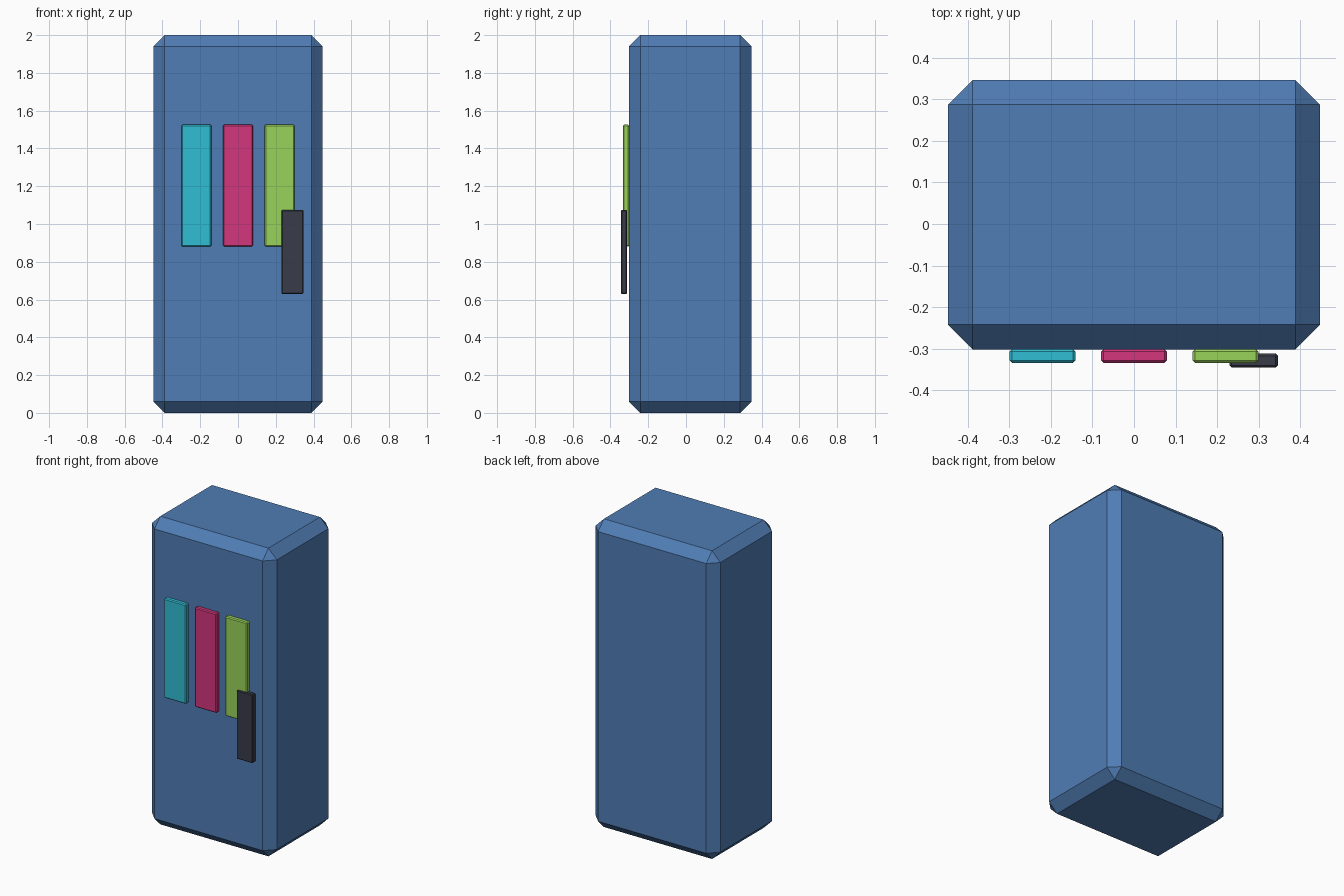
import bpy
import bmesh
from mathutils import Vector

cube = bpy.data.objects.get("Cube")
if cube:
    bpy.data.objects.remove(cube, do_unlink=True)


def make_material(name, rgb):
    """Flat material from 0-255 display values, stored as linear."""
    linear = [((c / 255 + 0.055) / 1.055) ** 2.4 for c in rgb] + [1.0]
    mat = bpy.data.materials.new(name)
    mat.use_nodes = True
    mat.diffuse_color = linear
    mat.node_tree.nodes["Principled BSDF"].inputs["Base Color"].default_value = linear
    return mat


def chamfered_box(name, low, high, chamfer, mat):
    """Box between two corners with single-segment chamfered edges."""
    low, high = Vector(low), Vector(high)
    size = high - low
    bm = bmesh.new()
    bmesh.ops.create_cube(bm, size=1)
    bmesh.ops.scale(bm, vec=size, verts=bm.verts)
    bmesh.ops.bevel(bm, geom=bm.edges[:], offset=chamfer, offset_type='OFFSET',
                    segments=1, affect='EDGES', clamp_overlap=True)
    mesh = bpy.data.meshes.new(name)
    bm.to_mesh(mesh)
    bm.free()
    mesh.materials.append(mat)
    obj = bpy.data.objects.new(name, mesh)
    obj.location = (low + high) / 2
    bpy.context.collection.objects.link(obj)
    return obj


blue = make_material("cabinet blue", (80, 125, 181))
charcoal = make_material("charcoal", (56, 60, 73))
panel_colours = {
    "right_panel": (-0.22, make_material("teal", (48, 189, 212))),
    "middle_panel": (0.0, make_material("magenta", (211, 54, 125))),
    "left_panel": (0.22, make_material("lime green", (153, 210, 90))),
}

# Cabinet body
chamfered_box("cabinet_body", (-0.448, -0.302, 0), (0.448, 0.347, 2), 0.06, blue)

# Three coloured panels on the front
for name, (x, mat) in panel_colours.items():
    chamfered_box(name, (x - 0.079, -0.334, 0.88), (x + 0.079, -0.301, 1.526),
                  0.006, mat)

# Door handle overlapping the left panel
chamfered_box("door_handle", (0.23, -0.345, 0.63), (0.346, -0.312, 1.075),
              0.005, charcoal)
